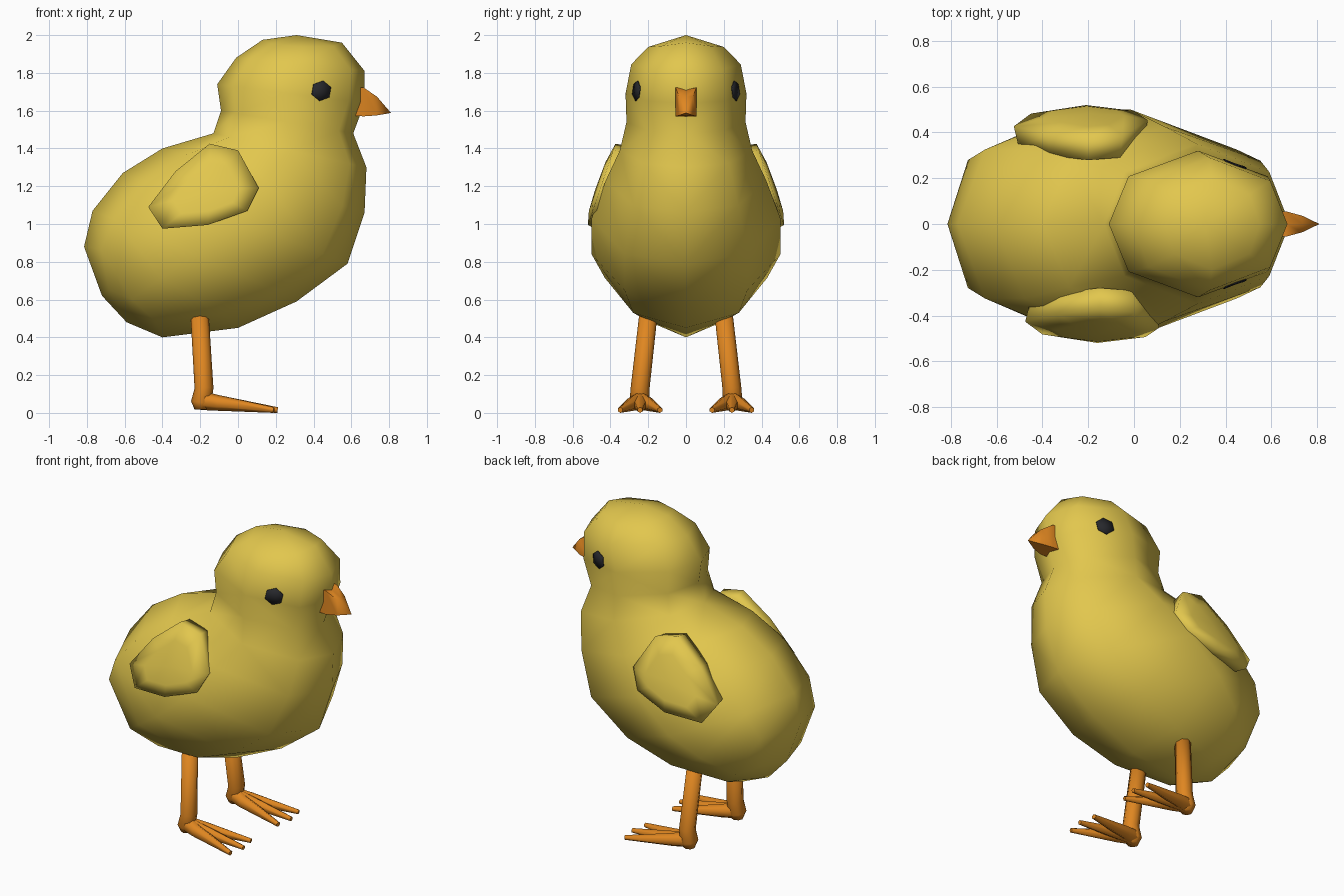
import bpy, bmesh, math
from mathutils import Vector
from mathutils.bvhtree import BVHTree

cube = bpy.data.objects.get("Cube")
if cube:
    bpy.data.objects.remove(cube, do_unlink=True)


def material(name, rgb):
    m = bpy.data.materials.new(name)
    m.use_nodes = True
    m.diffuse_color = (*rgb, 1)
    bsdf = next(n for n in m.node_tree.nodes if n.type == 'BSDF_PRINCIPLED')
    bsdf.inputs["Base Color"].default_value = (*rgb, 1)
    bsdf.inputs["Roughness"].default_value = 0.8
    return m


yellow = material("down yellow", (0.76, 0.57, 0.075))
orange = material("beak orange", (0.74, 0.24, 0.015))
black = material("eye black", (0.02, 0.021, 0.025))


def finish(name, bm, mat, angle=180):
    """Turn a bmesh into a smooth-shaded object."""
    bmesh.ops.recalc_face_normals(bm, faces=bm.faces)
    me = bpy.data.meshes.new(name)
    bm.to_mesh(me)
    bm.free()
    ob = bpy.data.objects.new(name, me)
    bpy.context.collection.objects.link(ob)
    me.materials.append(mat)
    bpy.ops.object.select_all(action='DESELECT')
    ob.select_set(True)
    bpy.context.view_layer.objects.active = ob
    bpy.ops.object.shade_smooth_by_angle(angle=math.radians(angle))
    return ob


def loft(bm, rings, start=None, end=None):
    """Skin equal-length rings; close the ends with a pole point or a flat cap."""
    vs = [[bm.verts.new(p) for p in r] for r in rings]
    n = len(vs[0])
    for a, b in zip(vs, vs[1:]):
        for i in range(n):
            j = (i + 1) % n
            bm.faces.new((a[i], a[j], b[j], b[i]))
    for ring, pole in ((vs[0], start), (vs[-1], end)):
        if pole is None:
            bm.faces.new(ring)
        else:
            p = bm.verts.new(pole)
            for i in range(n):
                bm.faces.new((ring[i], ring[(i + 1) % n], p))


def tube(bm, path, sides=6):
    """Tapered tube through (point, radius) pairs."""
    pts = [Vector(p) for p, r in path]
    rings = []
    for k, (p, r) in enumerate(path):
        d = (pts[min(k + 1, len(pts) - 1)] - pts[max(k - 1, 0)]).normalized()
        u = d.cross(Vector((0, 1, 0))).normalized()
        v = d.cross(u)
        rings.append([pts[k] + r * (math.cos(t) * u + math.sin(t) * v)
                      for t in (2 * math.pi * i / sides for i in range(sides))])
    loft(bm, rings)


# Body and head: eight-sided slices given as back x, z, front x, z,
# half width and how far the flanks are lifted
slices = [
    (0.13, 1.975, 0.55, 1.96, 0.20, -0.03),
    (-0.01, 1.88, 0.67, 1.81, 0.29, 0.0),
    (-0.11, 1.74, 0.67, 1.64, 0.32, 0.0),
    (-0.09, 1.60, 0.61, 1.48, 0.315, 0.0),
    (-0.13, 1.48, 0.68, 1.30, 0.35, 0.0),
    (-0.40, 1.40, 0.67, 1.06, 0.425, 0.0),
    (-0.61, 1.27, 0.58, 0.79, 0.50, 0.0),
    (-0.77, 1.07, 0.31, 0.59, 0.50, 0.01),
    (-0.815, 0.88, 0.0, 0.45, 0.43, 0.05),
    (-0.72, 0.62, -0.40, 0.40, 0.30, 0.09),
]
octagon = [(1, 0), (0.78, 0.65), (0, 1), (-0.78, 0.65),
           (-1, 0), (-0.78, -0.65), (0, -1), (0.78, -0.65)]
rings = []
for bx, bz, fx, fz, w, lift in slices:
    mid = Vector(((bx + fx) / 2, 0, (bz + fz) / 2))
    axis = Vector(((fx - bx) / 2, 0, (fz - bz) / 2))
    rings.append([mid + c * axis + Vector((0, s * w, abs(s) * lift)) for c, s in octagon])
bm = bmesh.new()
loft(bm, rings, (0.31, 0, 2.0), (-0.59, 0, 0.48))
bmesh.ops.triangulate(bm, faces=bm.faces)
tree = BVHTree.FromBMesh(bm)
finish("body", bm, yellow)

# Beak: square base tapering to a hooked tip, with a shallow groove along the top
bm = bmesh.new()
beak = []
for x, top, bottom, w, groove in ((0.58, 1.725, 1.575, 0.055, 0.0),
                                  (0.665, 1.722, 1.57, 0.055, 0.012),
                                  (0.735, 1.675, 1.575, 0.036, 0.0)):
    beak.append([(x, -w, bottom), (x, w, bottom), (x, w, top),
                 (x, 0, top - groove), (x, -w, top)])
loft(bm, beak, None, (0.81, 0, 1.588))
finish("beak", bm, orange, 80)

wing_outline = [(-0.15, 1.425), (0.0, 1.39), (0.11, 1.19), (0.05, 1.07),
                (-0.16, 0.995), (-0.40, 0.975), (-0.475, 1.09), (-0.33, 1.28)]


def wing_point(x, z, side, shift, out):
    y = 0.375 + (1.42 - z) * 0.34 + min(0, x + 0.2) * 0.22 + out
    return (x + shift, side * y, z)


for side, label, shift in ((-1, "right", 0.0), (1, "left", -0.05)):
    # Wing: domed leaf-shaped pad leaning against the body
    bm = bmesh.new()
    loops = []
    for scale, out in ((0.93, -0.10), (1.0, 0.0), (0.6, 0.02)):
        loops.append([wing_point(-0.15 + (x + 0.15) * scale, 1.18 + (z - 1.18) * scale,
                                 side, shift, out) for x, z in wing_outline])
    loft(bm, loops, wing_point(-0.15, 1.18, side, shift, -0.10),
         wing_point(-0.15, 1.18, side, shift, 0.025))
    finish(label + "_wing", bm, yellow)

    # Eye: thin patch laid on the head
    bm = bmesh.new()
    rim = []
    for i in range(7):
        r = 0.0 if i == 6 else 0.054
        t = math.radians(60 * i + 20)
        origin = Vector((0.44 + r * math.cos(t), side * 2, 1.705 + r * math.sin(t)))
        hit, normal, _, _ = tree.ray_cast(origin, Vector((0, -side, 0)))
        rim.append(bm.verts.new(hit + Vector((0.001, side * 0.004, 0))))
    for i in range(6):
        bm.faces.new((rim[i], rim[(i + 1) % 6], rim[6]))
    eye = finish(label + "_eye", bm, black)
    plate = eye.modifiers.new("plate", 'SOLIDIFY')
    plate.thickness = 0.005
    plate.offset = 0

    # Leg: slim shin running down to a pointed heel
    bm = bmesh.new()
    tube(bm, [((-0.205, side * 0.196, 0.55), 0.048),
              ((-0.18, side * 0.243, 0.13), 0.050),
              ((-0.195, side * 0.245, 0.055), 0.054),
              ((-0.195, side * 0.245, 0.018), 0.035)], 8)
    finish(label + "_leg", bm, orange, 100)

    # Toes: three long tapered toes fanning forward
    bm = bmesh.new()
    for spread, reach in ((-0.105, 0.19), (0.0, 0.21), (0.105, 0.19)):
        y = side * 0.243
        tube(bm, [((-0.19, y, 0.065), 0.050),
                  ((-0.10, y + spread * 0.32, 0.052), 0.041),
                  ((reach, y + spread, 0.015), 0.015)])
    finish(label + "_toes", bm, orange, 70)
